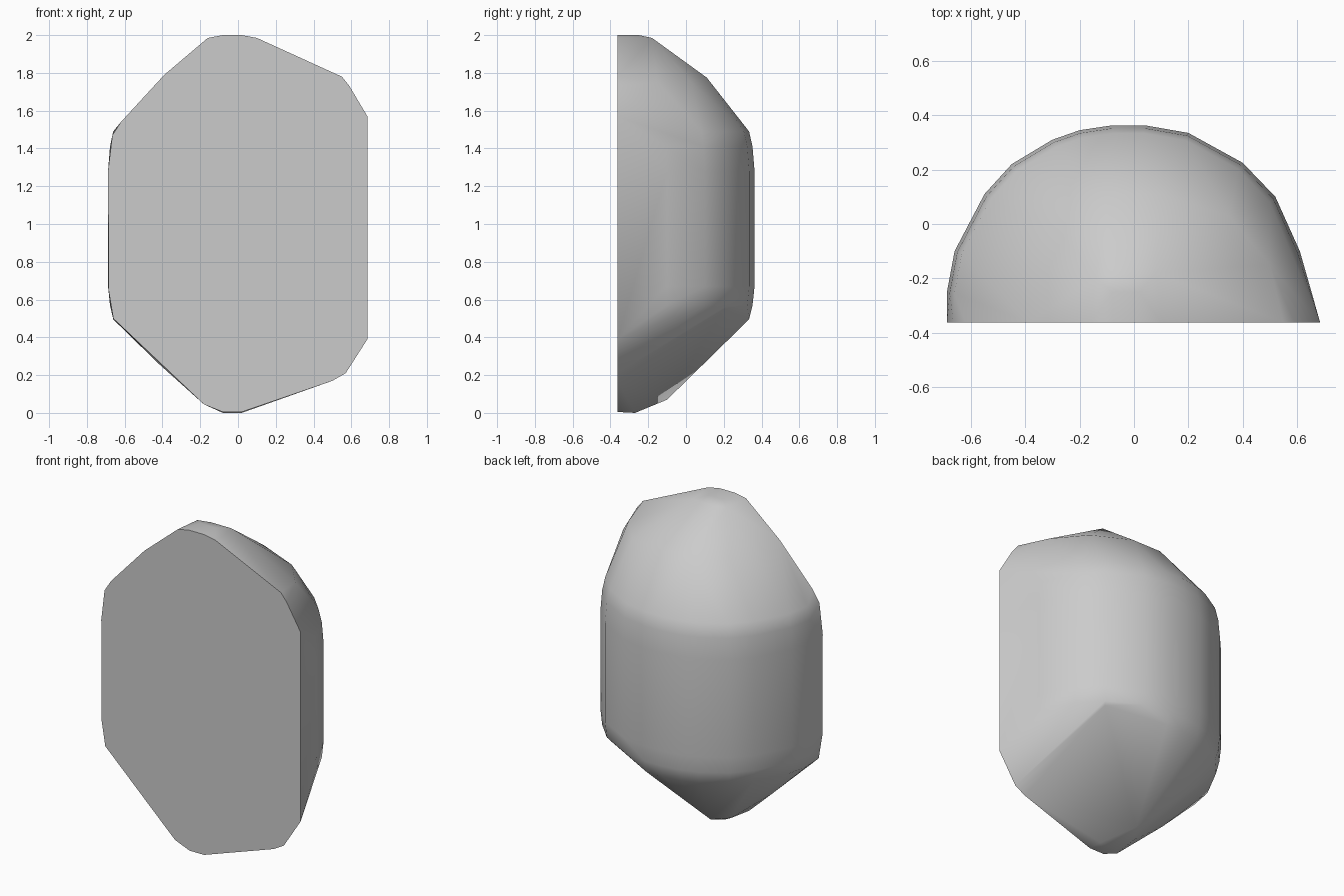
import bpy, bmesh, math

cube = bpy.data.objects.get("Cube")
if cube:
    bpy.data.objects.remove(cube, do_unlink=True)

FRONT = -0.363

# Flat front face outline (x, z)
outline = [(-0.16, 1.985), (-0.08, 2), (0.02, 2), (0.1, 1.985), (0.55, 1.78),
           (0.59, 1.73), (0.685, 1.57), (0.685, 0.39), (0.57, 0.21),
           (0.5, 0.17), (0.02, 0.005), (-0.08, 0.005), (-0.18, 0.045),
           (-0.66, 0.5), (-0.685, 0.65), (-0.688, 1.28), (-0.665, 1.47),
           (-0.62, 1.54), (-0.39, 1.79)]

# Rounded back, seen in plan (x, y)
plan = [(-0.688, -0.25), (-0.66, -0.1), (-0.55, 0.11), (-0.45, 0.22),
        (-0.3, 0.31), (-0.2, 0.345), (-0.08, 0.363), (0.04, 0.363),
        (0.2, 0.335), (0.4, 0.225), (0.52, 0.1), (0.61, -0.1)]

# Points where the tapered ends break
ends = [(-0.08, -0.25, 2), (0.02, -0.25, 2), (-0.14, -0.2, 1.985),
        (0.08, -0.18, 1.985), (-0.06, -0.18, 1.985),
        (-0.28, -0.02, 1.78), (-0.1, 0.11, 1.775), (0.1, 0.11, 1.775),
        (0.35, 0.03, 1.75), (0.5, -0.15, 1.75),
        (-0.08, -0.27, 0), (0.02, -0.27, 0), (-0.1, -0.1, 0.07),
        (-0.17, -0.2, 0.06), (-0.42, -0.25, 0.26)]


def plan_ring(scale, height):
    """Plan curve shrunk towards the middle of the front face."""
    return [(x * scale, FRONT + (y - FRONT) * scale, height(x)) for x, y in plan]


points = [(x, FRONT, z) for x, z in outline] + ends
points += plan_ring(1, lambda x: 0.67)
points += plan_ring(1, lambda x: 1.28)
points += plan_ring(0.985, lambda x: 1.41)
points += plan_ring(0.96, lambda x: 1.49)
points += plan_ring(0.985, lambda x: 0.57)
points += plan_ring(0.96, lambda x: 0.55 if x > 0.1 else 0.495)

# Wrap the points in a convex shell
bm = bmesh.new()
for p in points:
    bm.verts.new(p)
bmesh.ops.convex_hull(bm, input=bm.verts[:])
bmesh.ops.delete(bm, geom=[v for v in bm.verts if not v.link_faces], context='VERTS')
bmesh.ops.dissolve_limit(bm, angle_limit=math.radians(1),
                         verts=bm.verts[:], edges=bm.edges[:])
bmesh.ops.recalc_face_normals(bm, faces=bm.faces[:])
mesh = bpy.data.meshes.new("half_stone")
bm.to_mesh(mesh)
bm.free()

stone = bpy.data.objects.new("half_stone", mesh)
bpy.context.collection.objects.link(stone)

# Plain grey surface
grey = bpy.data.materials.new("light_grey")
grey.use_nodes = True
colour = (0.6, 0.6, 0.6, 1)
grey.diffuse_color = colour
grey.node_tree.nodes["Principled BSDF"].inputs["Base Color"].default_value = colour
mesh.materials.append(grey)

# Smooth back, crisp cut face
bpy.ops.object.select_all(action='DESELECT')
stone.select_set(True)
bpy.context.view_layer.objects.active = stone
bpy.ops.object.shade_smooth_by_angle(angle=math.radians(60))
